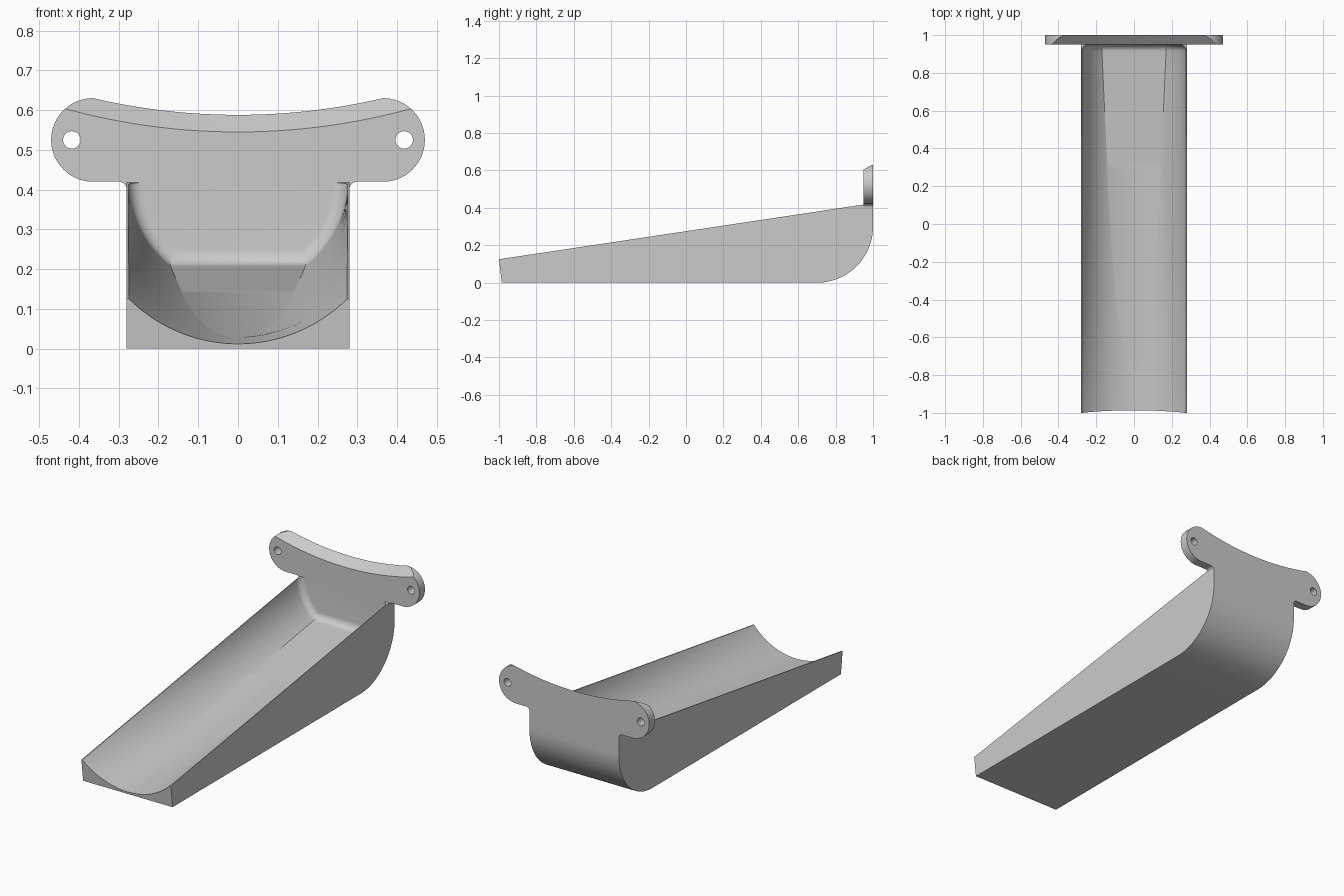
import bpy, bmesh, math

if "Cube" in bpy.data.objects:
    bpy.data.objects.remove(bpy.data.objects["Cube"])

grey = bpy.data.materials.new("plain grey")
grey.diffuse_color = (0.6, 0.6, 0.6, 1)
grey.use_nodes = True
grey.node_tree.nodes["Principled BSDF"].inputs["Base Color"].default_value = grey.diffuse_color


def finish(name, bm):
    bmesh.ops.recalc_face_normals(bm, faces=bm.faces)
    me = bpy.data.meshes.new(name)
    bm.to_mesh(me)
    bm.free()
    me.materials.append(grey)
    ob = bpy.data.objects.new(name, me)
    bpy.context.collection.objects.link(ob)
    return ob


def loft(name, sections):
    """Skin equal-length closed sections and cap both ends."""
    bm = bmesh.new()
    rings = [[bm.verts.new(p) for p in s] for s in sections]
    n = len(rings[0])
    for a, b in zip(rings, rings[1:]):
        for i in range(n):
            j = (i + 1) % n
            bm.faces.new((a[i], a[j], b[j], b[i]))
    bm.faces.new(rings[0])
    bm.faces.new(rings[-1])
    return finish(name, bm)


def arc(cx, cy, r, a0, a1, n):
    return [(cx + r * math.cos(math.radians(a0 + (a1 - a0) * i / n)),
             cy + r * math.sin(math.radians(a0 + (a1 - a0) * i / n))) for i in range(n + 1)]


def cut(ob, cutter):
    m = ob.modifiers.new("cut", 'BOOLEAN')
    m.operation, m.solver, m.object = 'DIFFERENCE', 'EXACT', cutter
    bpy.ops.object.select_all(action='DESELECT')
    bpy.context.view_layer.objects.active = ob
    ob.select_set(True)
    bpy.ops.object.modifier_apply(modifier=m.name)
    bpy.data.objects.remove(cutter)


def smooth(ob):
    bpy.ops.object.select_all(action='DESELECT')
    bpy.context.view_layer.objects.active = ob
    ob.select_set(True)
    bpy.ops.object.shade_smooth_by_angle(angle=math.radians(30))


W, WALL = 0.28, 0.95      # half width, front of the back wall


def rim(y):
    return 0.125 + 0.15 * (y + 1)


# chute: side profile with a rounded heel
side = [(-0.985, 0)] + arc(0.7, 0.3, 0.3, -90, 0, 32)
side += [(1, 0.40), (WALL, 0.40), (WALL, rim(WALL)), (-1, 0.125)]
chute = loft("chute", [[(x, y, z) for y, z in side] for x in (-W, W)])


# channel: round trough meeting a rising flat floor, filleted into the back wall
def channel_section(y, r=0.035, n=28):
    d = 0.0
    if y > WALL - r:
        d = r - math.sqrt(max(0, r * r - (y - WALL + r) ** 2))
    h, top = 0.276, rim(y) + 0.002
    sag = top - (0.012 + 0.0725 * (y + 0.987))
    R = (h * h + sag * sag) / (2 * sag)
    cz = top - sag + R
    floor = 0.03 + 0.107 * (y + 0.75) + d
    a1 = math.asin(min(1, h / R))
    a0 = max(0.01, math.acos(min(1, (cz - floor) / (R - d))))
    half = [((R - d) * math.sin(a0 + (a1 - a0) * i / n),
             cz - (R - d) * math.cos(a0 + (a1 - a0) * i / n)) for i in range(n + 1)]
    half.append((half[-1][0], 0.8))
    return [(-x, y, z) for x, z in reversed(half)] + [(x, y, z) for x, z in half]


stations = [-1.03 + 1.945 * i / 40 for i in range(41)]
stations += [0.915 + 0.035 * math.sin(math.radians(a)) for a in range(10, 91, 10)]
cut(chute, loft("channel_cutter", [channel_section(y) for y in stations]))
smooth(chute)

# mounting plate: two round ears and a filleted neck
right = [(W, 0.40)] + arc(0.30, 0.40, 0.02, 180, 90, 8)[1:] + arc(0.365, 0.525, 0.105, -90, 90, 40)
outline = right + [(-x, z) for x, z in reversed(right)]
plate = loft("mounting_plate", [[(x, y, z) for x, z in outline] for y in (WALL, 1)])


# hollow bevelled top edge, cut by a large cone
def cone_ring(y):
    r = 1.645 - 0.043 * (y - WALL) / 0.05
    pts = arc(0, 2.19, r, 250, 290, 80)
    return [(x, y, z) for x, z in pts + [(0.6, 1.2), (-0.6, 1.2)]]


cut(plate, loft("top_cutter", [cone_ring(0.93), cone_ring(1.02)]))

# screw holes
for s in (-1, 1):
    ring = arc(s * 0.418, 0.525, 0.022, 0, 360, 32)[:-1]
    cut(plate, loft("hole_cutter", [[(x, y, z) for x, z in ring] for y in (0.9, 1.05)]))
smooth(plate)
